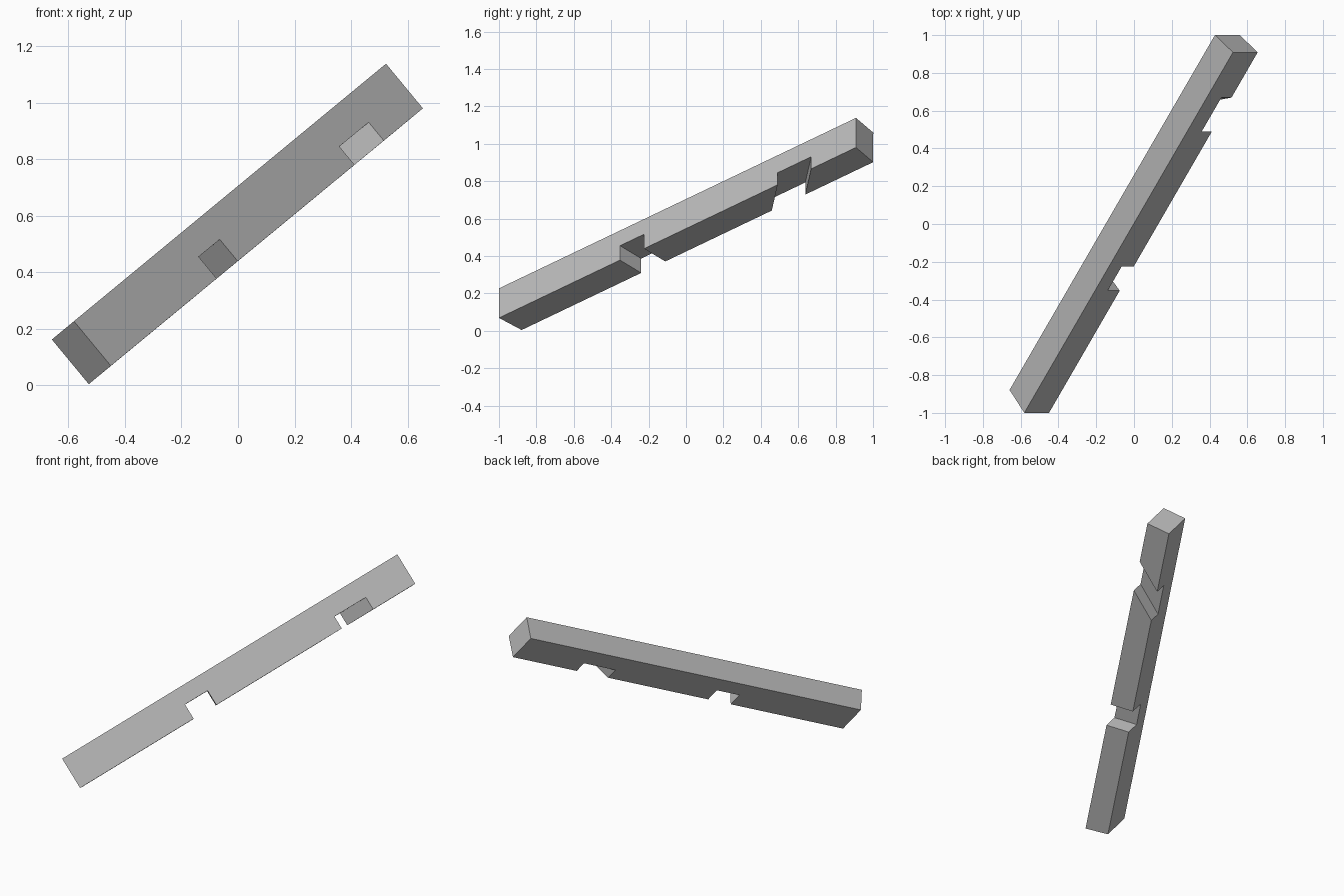
import bpy
import bmesh
from mathutils import Vector

if "Cube" in bpy.data.objects:
    bpy.data.objects.remove(bpy.data.objects["Cube"], do_unlink=True)

# Beam frame: along its length, across its height, through its thickness
ALONG = Vector((0.463, 0.800, 0.382)).normalized()
DOWN = Vector((0.638, 0, -0.770))
DOWN = (DOWN - ALONG * DOWN.dot(ALONG)).normalized()
BACK = ALONG.cross(DOWN)
ORIGIN = Vector((-0.45, -1, 0.069))
LENGTH, HEIGHT, THICK = 2.386, 0.205, 0.154


def notch(start, end, depth, skew):
    """Four outline points of a slot in the lower edge."""
    return [(start, 0, skew), (start, depth, skew), (end, depth, skew), (end, 0, skew)]


# Side outline: distance along, height, shift of the rear face
outline = [(0, HEIGHT, 0.036), (0, 0, 0.036)]
outline += notch(0.809, 0.970, 0.10, 0.026)    # straight housing
outline += notch(1.863, 2.087, 0.084, -0.155)  # diagonal housing
outline += [(LENGTH, 0, 0), (LENGTH, HEIGHT, 0)]

bm = bmesh.new()
front = [bm.verts.new(ORIGIN + ALONG * s - DOWN * h) for s, h, k in outline]
rear = [bm.verts.new(ORIGIN + ALONG * (s + k) - DOWN * h + BACK * THICK) for s, h, k in outline]
bm.faces.new(front)
bm.faces.new(rear[::-1])
for i in range(len(outline)):
    j = (i + 1) % len(outline)
    bm.faces.new((front[j], front[i], rear[i], rear[j]))
bmesh.ops.recalc_face_normals(bm, faces=bm.faces)

mesh = bpy.data.meshes.new("notched_beam")
bm.to_mesh(mesh)
bm.free()
beam = bpy.data.objects.new("notched_beam", mesh)
bpy.context.collection.objects.link(beam)

# Plain grey
grey = bpy.data.materials.new("plain_grey")
grey.use_nodes = True
grey.diffuse_color = (0.5, 0.5, 0.5, 1)
grey.node_tree.nodes["Principled BSDF"].inputs["Base Color"].default_value = (0.5, 0.5, 0.5, 1)
mesh.materials.append(grey)
